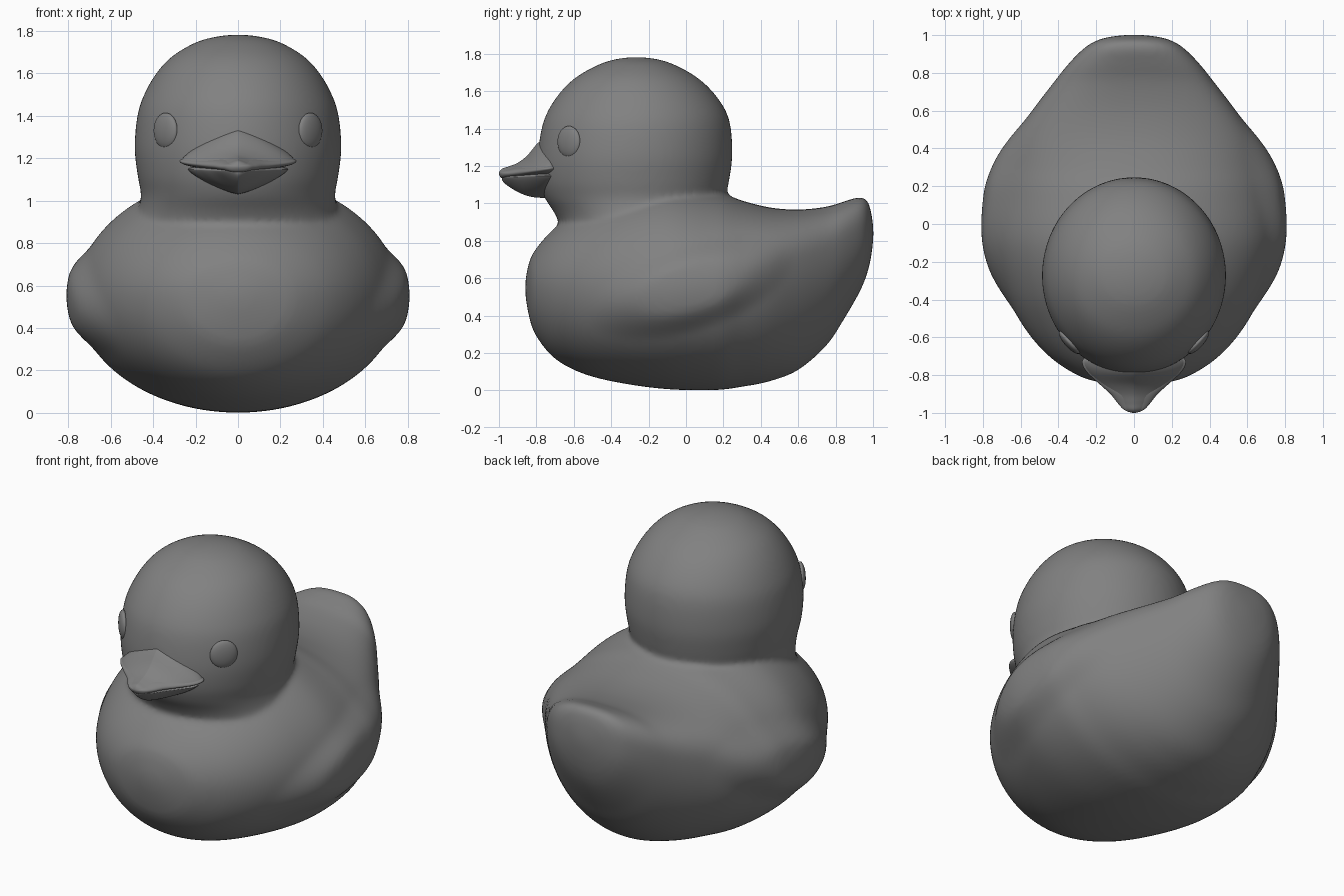
import bpy, bmesh, math

if "Cube" in bpy.data.objects:
    bpy.data.objects.remove(bpy.data.objects["Cube"])

SEG = 96
grey = bpy.data.materials.new("dark_grey")
grey.diffuse_color = (.22, .22, .22, 1)
grey.use_nodes = True
grey.node_tree.nodes["Principled BSDF"].inputs["Base Color"].default_value = grey.diffuse_color


def spline(rows, steps):
    """Smooth interpolation of section rows; a zero-width end row becomes a round tip."""
    def ghost(a, b):
        g = [2 * p - q for p, q in zip(a, b)]
        if a[1] == 0:
            g[0] = b[0]
        return g
    pts = [ghost(rows[0], rows[1])] + rows + [ghost(rows[-1], rows[-2])]
    out = []
    for i in range(1, len(pts) - 2):
        for s in range(steps):
            t = s / steps
            out.append([0.5 * (2 * b + (c - a) * t + (2 * a - 5 * b + 4 * c - d) * t * t
                               + (3 * b - a - 3 * c + d) * t ** 3)
                        for a, b, c, d in zip(*pts[i - 1:i + 3])])
    return out + [rows[-1]]


def power(v, n):
    return math.copysign(abs(v) ** (2 / n), v)


def loft(name, rows, upright=False, steps=6, shape=None):
    """Rows: position, half width, low, widest, high, low exponent, high exponent."""
    bm = bmesh.new()
    rings = []
    for pos, w, lo, mid, hi, nl, nh in spline(rows, steps):
        ring = []
        for k in range(1 if w < 1e-5 else SEG):
            a = math.tau * k / SEG
            c, s = math.cos(a), math.sin(a)
            n = nh if s >= 0 else nl
            x = w * power(c, n)
            v = mid + power(s, n) * ((hi - mid) if s >= 0 else (mid - lo))
            co = (x, v, pos) if upright else (x, pos, v)
            ring.append(bm.verts.new(shape(*co) if shape else co))
        rings.append(ring)
    for r, q in zip(rings, rings[1:]):
        for k in range(SEG):
            j = (k + 1) % SEG
            if len(r) == 1:
                bm.faces.new((r[0], q[k], q[j]))
            elif len(q) == 1:
                bm.faces.new((r[k], q[0], r[j]))
            else:
                bm.faces.new((r[k], q[k], q[j], r[j]))
    for r in (rings[0], rings[-1]):
        if len(r) > 1:
            bm.faces.new(r)
    bmesh.ops.recalc_face_normals(bm, faces=bm.faces)
    for f in bm.faces:
        f.smooth = len(f.verts) <= 4
    me = bpy.data.meshes.new(name)
    bm.to_mesh(me)
    bm.free()
    me.materials.append(grey)
    ob = bpy.data.objects.new(name, me)
    bpy.context.collection.objects.link(ob)
    return ob


def wing_bulge(x, y, z):
    """Raise a tilted oval wing on each flank."""
    if abs(x) < 0.3:
        return x, y, z
    ca, sa = math.cos(0.3), math.sin(0.3)
    u = (y - 0.02) * ca + (z - 0.55) * sa
    v = -(y - 0.02) * sa + (z - 0.55) * ca
    t = min(1, max(0, (1.1 - math.hypot(u / 0.53, v / 0.22)) / 0.6))
    return x + math.copysign(0.046 * t * t * (3 - 2 * t), x), y, z


# Body with upturned tail, front to back
body_rows = [(-.86, 0, .55, .55, .55), (-.84, .17, .40, .55, .68), (-.80, .30, .29, .55, .76),
             (-.70, .45, .17, .55, .87), (-.55, .58, .09, .55, .98), (-.35, .685, .04, .55, 1.08),
             (-.10, .758, .007, .55, 1.12), (.15, .752, .002, .56, 1.07), (.30, .71, .02, .59, 1.015),
             (.45, .645, .05, .63, .978), (.60, .54, .11, .68, .967), (.75, .425, .24, .74, .982),
             (.85, .345, .39, .79, 1.012), (.93, .265, .53, .82, 1.033), (.97, .20, .63, .83, 1.012),
             (.992, .12, .73, .84, .94), (1.002, 0, .84, .84, .84)]
body = loft("body_and_head", [r + (2, 2 + .6 * min(1, max(0, (r[0] - .2) / .4)))
                              for r in body_rows], shape=wing_bulge)

# Head and neck, bottom to top
head_rows = [(.84, .50, -.66, .17), (.90, .485, -.68, .185), (.96, .468, -.71, .20),
             (1.03, .457, -.755, .21), (1.12, .473, -.785, .23), (1.25, .487, -.792, .247),
             (1.40, .474, -.772, .24), (1.50, .442, -.735, .21), (1.60, .385, -.667, .14),
             (1.68, .31, -.58, .05), (1.745, .20, -.46, -.07), (1.773, .10, -.365, -.165),
             (1.782, 0, -.265, -.265)]
head = loft("head", [(z, w, f, (f + b) / 2, b, 2, 2) for z, w, f, b in head_rows], upright=True)

# Fuse body and head into one skin with a soft neck crease
bpy.ops.object.select_all(action='DESELECT')
head.select_set(True)
body.select_set(True)
bpy.context.view_layer.objects.active = body
bpy.ops.object.join()
fuse = body.modifiers.new("fuse", 'REMESH')
fuse.mode = 'VOXEL'
fuse.voxel_size = .015
fuse.use_smooth_shade = True
soften = body.modifiers.new("soften", 'SMOOTH')
soften.factor = .5
soften.iterations = 10

# Beak, tip to root: peaked upper half, rounded rim, keeled lower half
upper = [(-1.0, 0, 1.16, 1.16, 1.16), (-.985, .05, 1.137, 1.16, 1.185),
         (-.95, .085, 1.135, 1.16, 1.197), (-.90, .125, 1.137, 1.165, 1.217),
         (-.85, .18, 1.142, 1.17, 1.255), (-.79, .245, 1.145, 1.178, 1.325),
         (-.745, .273, 1.147, 1.185, 1.345), (-.71, .265, 1.155, 1.188, 1.35),
         (-.66, .20, 1.16, 1.188, 1.34)]
loft("upper_beak", [(y, w * .98, a, b, c, 2, 1.25) for y, w, a, b, c in upper])
loft("beak_rim", [(y, w, a - .002 * (w > 0), b, b + min(.035, w * .3), 2, 2)
                  for y, w, a, b, c in upper])
lower = [(-.985, 0, 1.135, 1.135, 1.135), (-.975, .04, 1.113, 1.14, 1.155),
         (-.94, .08, 1.085, 1.14, 1.16), (-.88, .125, 1.052, 1.142, 1.165),
         (-.82, .18, 1.034, 1.145, 1.17), (-.75, .235, 1.03, 1.147, 1.17),
         (-.66, .22, 1.035, 1.147, 1.17)]
loft("lower_beak", [r + (1.25, 2) for r in lower])

# Eyes, flattened against the head
for name, side in (("right_eye", 1), ("left_eye", -1)):
    bpy.ops.mesh.primitive_uv_sphere_add(segments=32, ring_count=16, radius=1,
                                         location=(side * .341, -.626, 1.33),
                                         rotation=(0, 0, -side * math.radians(42)))
    eye = bpy.context.object
    eye.name = name
    eye.scale = (.027, .079, .084)
    eye.data.materials.append(grey)
    bpy.ops.object.shade_smooth()
